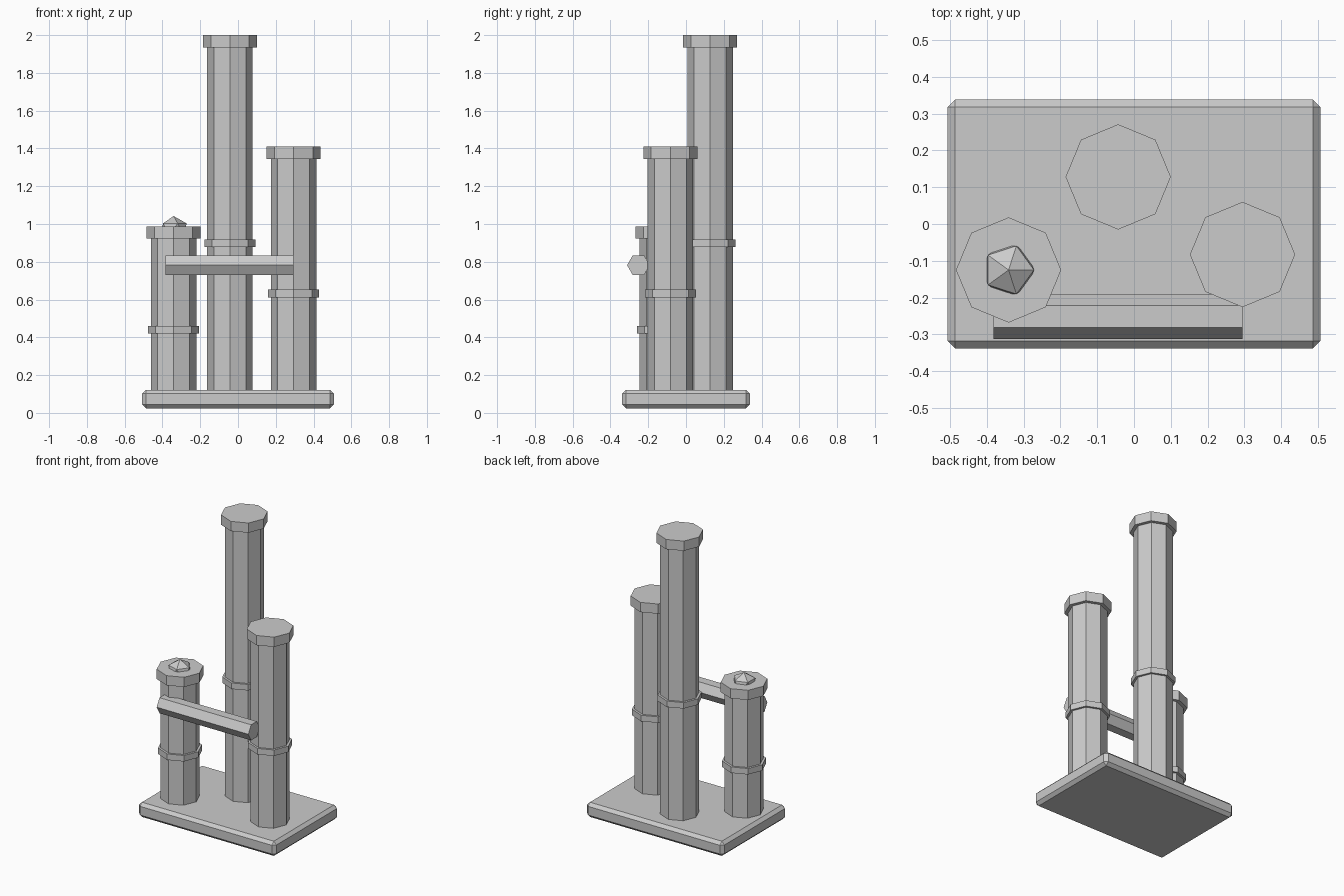
import bpy
from math import pi

if "Cube" in bpy.data.objects:
    bpy.data.objects.remove(bpy.data.objects["Cube"])


def prism(name, sides, radius, x, y, z0, z1, turn=0.0):
    """Upright flat-sided prism between two heights."""
    bpy.ops.mesh.primitive_cylinder_add(
        vertices=sides, radius=radius, depth=z1 - z0,
        location=(x, y, (z0 + z1) / 2), rotation=(0, 0, turn))
    bpy.context.object.name = name
    return bpy.context.object


# Base slab with chamfered edges
bpy.ops.mesh.primitive_cube_add(size=1, location=(0, 0, 0.073))
base = bpy.context.object
base.name = "base_slab"
base.scale = (1.014, 0.676, 0.098)
bpy.ops.object.transform_apply(location=False, rotation=False, scale=True)
bevel = base.modifiers.new("chamfer", "BEVEL")
bevel.width = 0.02
bevel.segments = 1

# Octagonal pipes: name, x, y, top height, collar height
pipes = [
    ("tall", -0.043, 0.128, 2.0, 0.898),
    ("middle", 0.295, -0.083, 1.409, 0.632),
    ("short", -0.341, -0.125, 0.987, 0.441),
]
for name, x, y, top, collar in pipes:
    prism(name + "_pipe", 8, 0.12, x, y, 0.10, top - 0.03)
    prism(name + "_collar", 8, 0.135, x, y, collar - 0.02, collar + 0.02)
    prism(name + "_cap", 8, 0.143, x, y, top - 0.065, top)

# Hexagonal cross bar, points facing front and back
bpy.ops.mesh.primitive_cylinder_add(
    vertices=6, radius=0.06, depth=0.677,
    location=(-0.044, -0.252, 0.782), rotation=(0, pi / 2, 0))
bpy.context.object.name = "cross_bar"

# Faceted knob on the short pipe
bpy.ops.mesh.primitive_ico_sphere_add(
    subdivisions=1, radius=0.077, location=(-0.341, -0.125, 0.972))
knob = bpy.context.object
knob.name = "faceted_knob"
knob.scale.z = 0.91
